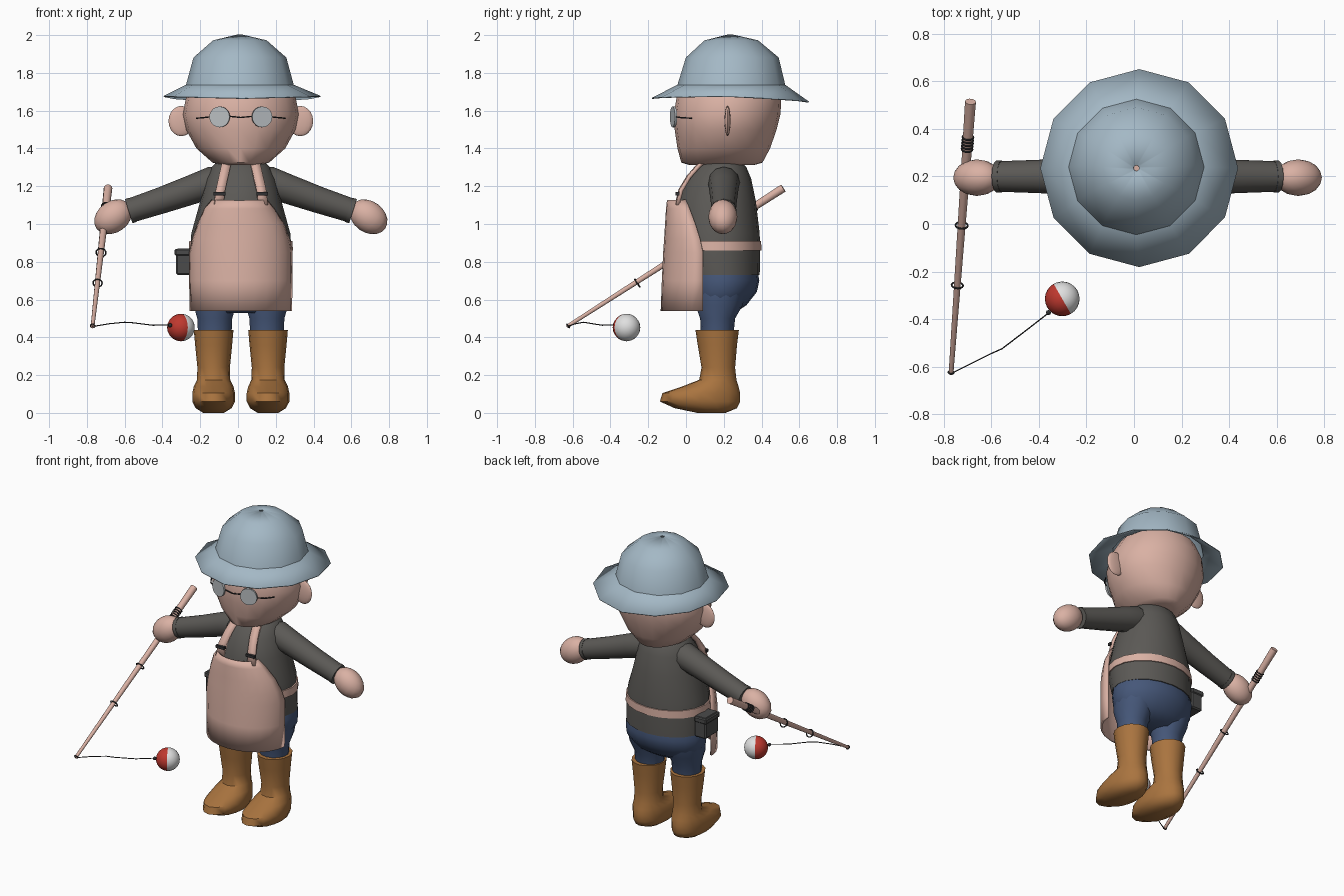
import bpy, bmesh, math
from mathutils import Vector, Matrix

if "Cube" in bpy.data.objects:
    bpy.data.objects.remove(bpy.data.objects["Cube"])

CX = 0.015  # body centre line


def material(name, r, g, b):
    m = bpy.data.materials.new(name)
    m.diffuse_color = (r, g, b, 1)
    m.use_nodes = True
    m.node_tree.nodes["Principled BSDF"].inputs["Base Color"].default_value = m.diffuse_color
    return m


SKIN = material("skin_pink", .70, .44, .37)
HAT = material("hat_blue", .37, .48, .56)
WOOL = material("sweater_grey", .105, .10, .092)
DENIM = material("denim_blue", .06, .095, .19)
BOOT = material("boot_brown", .40, .175, .05)
RED = material("float_red", .52, .04, .028)
WHITE = material("float_white", .74, .74, .74)
LENS = material("lens_grey", .48, .51, .53)
DARK = material("dark_metal", .03, .03, .032)
POUCH = material("pouch_grey", .07, .07, .07)


def finish(name, bm, mat, angle=50, flip=True):
    if flip:
        bmesh.ops.recalc_face_normals(bm, faces=bm.faces)
    me = bpy.data.meshes.new(name)
    bm.to_mesh(me)
    bm.free()
    ob = bpy.data.objects.new(name, me)
    bpy.context.collection.objects.link(ob)
    me.materials.append(mat)
    bpy.ops.object.select_all(action='DESELECT')
    ob.select_set(True)
    bpy.context.view_layer.objects.active = ob
    bpy.ops.object.shade_smooth_by_angle(angle=math.radians(angle))
    return ob


def skin_rings(name, rings, mat, caps=True, closed=True, angle=50):
    """Bridge equal-length point rows into one surface."""
    bm = bmesh.new()
    vs = [[bm.verts.new(p) for p in r] for r in rings]
    n = len(vs[0])
    for a, b in zip(vs, vs[1:]):
        for i in range(n if closed else n - 1):
            j = (i + 1) % n
            bm.faces.new((a[i], a[j], b[j], b[i]))
    if caps:
        bm.faces.new(vs[0])
        bm.faces.new(vs[-1])
    return finish(name, bm, mat, angle)


def loft(name, rows, mat, x=CX, n=16, caps=True, angle=50):
    """Rows of (z, half width, y front, y back)."""
    rings = []
    for z, w, y0, y1 in rows:
        c, r = (y0 + y1) / 2, (y1 - y0) / 2
        rings.append([(x + w * math.sin(k * math.tau / n), c + r * math.cos(k * math.tau / n), z)
                      for k in range(n)])
    return skin_rings(name, rings, mat, caps, True, angle)


def tube(name, pts, radii, mat, n=10):
    pts = [Vector(p) for p in pts]
    rings = []
    for i, p in enumerate(pts):
        d = pts[min(i + 1, len(pts) - 1)] - pts[max(i - 1, 0)]
        q = d.to_track_quat('Z', 'Y')
        rings.append([p + q @ Vector((radii[i] * math.cos(k * math.tau / n),
                                      radii[i] * math.sin(k * math.tau / n), 0)) for k in range(n)])
    return skin_rings(name, rings, mat)


def ball(name, loc, size, mat, tilt=0, u=16, v=10):
    bm = bmesh.new()
    bmesh.ops.create_uvsphere(bm, u_segments=u, v_segments=v, radius=1)
    bm.transform(Matrix.Translation(loc) @ Matrix.Rotation(tilt, 4, 'Y') @ Matrix.Diagonal((*size, 1)))
    return finish(name, bm, mat)


def box(name, loc, size, mat, bevel=0):
    bm = bmesh.new()
    bmesh.ops.create_cube(bm, size=1)
    bm.transform(Matrix.Translation(loc) @ Matrix.Diagonal((*size, 1)))
    if bevel:
        bmesh.ops.bevel(bm, geom=bm.edges[:], offset=bevel, segments=1, affect='EDGES')
    return finish(name, bm, mat, 30)


def thicken(ob, t):
    m = ob.modifiers.new("thickness", 'SOLIDIFY')
    m.thickness, m.offset = t, 0


# Head and ears
loft("head", [(1.312, .10, .02, .36), (1.325, .15, -.025, .405), (1.40, .235, -.045, .445),
              (1.50, .29, -.06, .48), (1.58, .308, -.065, .50), (1.67, .29, -.05, .505),
              (1.76, .24, .0, .47)], SKIN, n=20)
for s, side in ((-1, "left"), (1, "right")):
    ball(side + "_ear", (CX + s * .315, .22, 1.545), (.068, .016, .08), SKIN)

# Hat: twelve-sided dome with a drooping brim
hat_rings = []
for r, z, y in ((.415, 1.665, .235), (.283, 1.735, .24), (.243, 1.88, .245), (.14, 1.97, .24), (.012, 2.0, .235)):
    ring = []
    for k in range(12):
        a = k * math.tau / 12
        droop = .02 * max(0, math.sin(a)) - .01 * abs(math.cos(a)) if r > .4 else 0
        ring.append((.022 - (.012 if r < .4 else 0) + r * math.cos(a), y + r * math.sin(a), z - droop))
    hat_rings.append(ring)
hat = skin_rings("hat", hat_rings, HAT, caps=False, angle=40)
thicken(hat, .006)

# Spectacles
for s, side in ((-1, "left"), (1, "right")):
    bm = bmesh.new()
    bmesh.ops.create_cone(bm, cap_ends=True, segments=20, radius1=.055, radius2=.055, depth=.012)
    bm.transform(Matrix.Translation((CX + s * .112, -.066, 1.567)) @ Matrix.Rotation(s * .25, 4, 'Z')
                 @ Matrix.Rotation(math.pi / 2, 4, 'X'))
    finish(side + "_lens", bm, LENS, 30)
    tube(side + "_temple", [(CX + s * .165, -.05, 1.567), (CX + s * .2, -.025, 1.563), (CX + s * .235, .03, 1.56)],
         [.004] * 3, DARK, 6)
tube("bridge", [(CX - .06, -.072, 1.57), (CX, -.08, 1.564), (CX + .06, -.072, 1.57)], [.004] * 3, DARK, 6)

# Sweater body
loft("sweater", [(.73, .268, -.02, .39), (.84, .27, -.055, .393), (.95, .262, -.06, .39),
                 (1.12, .215, -.053, .37), (1.24, .185, -.0, .345), (1.30, .155, .05, .32),
                 (1.335, .12, .09, .29)], WOOL, n=20)

# Sleeves, cuffs and hands
for s, side in ((-1, "left"), (1, "right")):
    tube(side + "_sleeve", [(CX + s * x, .2, z) for x, z in ((.05, 1.235), (.15, 1.22), (.25, 1.185), (.42, 1.125), (.588, 1.07))],
         [.07, .085, .078, .07, .064], WOOL, 12)
    ball(side + "_hand", (CX + s * .676, .195, 1.038), (.108, .077, .083), SKIN, s * .62)
    tube(side + "_cuff", [(CX + s * .572, .2, 1.075), (CX + s * .594, .2, 1.068)], [.067, .067], WOOL, 12)

# Trousers
loft("hips", [(.53, .16, .08, .26), (.57, .235, .03, .32), (.64, .268, -.0, .375),
              (.70, .272, -.01, .388), (.75, .262, -.01, .38)], DENIM, n=20)
for s, side in ((-1, "left"), (1, "right")):
    loft(side + "_trouser_leg", [(.40, .09, .08, .25), (.50, .095, .075, .26), (.57, .115, .05, .30),
                                 (.64, .12, .05, .32)], DENIM, CX + s * .138, 14)

# Boots
for s, side in ((-1, "left"), (1, "right")):
    loft(side + "_boot", [(.0, .055, .06, .21), (.025, .095, -.06, .27), (.06, .113, -.138, .287),
                          (.105, .113, -.125, .287), (.14, .105, -.02, .278), (.175, .088, .07, .267),
                          (.24, .086, .082, .26), (.36, .098, .062, .27), (.44, .105, .05, .28)],
         BOOT, CX + s * .144, 16)

# Apron: half wrap, narrowing to the bib
apron_rows = []
for z, w, yf, ys in ((.54, .265, -.128, .09), (.70, .268, -.122, .09), (.85, .268, -.115, .09), (.92, .253, -.11, .075),
                     (1.0, .225, -.105, .05), (1.08, .18, -.1, .02), (1.125, .142, -.095, .0)):
    apron_rows.append([(CX - .008 * (z > 1) + w * math.sin(t), ys - (ys - yf) * math.cos(t), z)
                       for t in [math.pi * (k / 12 - .5) for k in range(13)]])
thicken(skin_rings("apron", apron_rows, SKIN, False, False), .012)

# Apron waist tie, shoulder straps and buckles
loft("waist_tie", [(.86, .276, -.066, .399), (.91, .273, -.066, .398)], SKIN, n=20)
for s, side in ((-1, "left"), (1, "right")):
    strap = [((CX + s * x - .025, y, z), (CX + s * x + .025, y + .006, z)) for x, y, z in
             ((.118, -.05, 1.10), (.108, -.03, 1.18), (.092, .012, 1.25), (.078, .065, 1.31), (.074, .10, 1.335))]
    thicken(skin_rings(side + "_strap", strap, SKIN, False, False), .02)
    box(side + "_buckle", (CX + s * .113, -.045, 1.16), (.062, .022, .018), DARK)

# Belt pouch
box("pouch", (-.285, .19, .80), (.085, .14, .14), POUCH, .008)
box("pouch_flap", (-.29, .19, .85), (.09, .15, .035), POUCH, .006)

# Fishing rod with guides and grip winding
TIP, BUTT = Vector((-.77, -.63, .457)), Vector((-.688, .515, 1.19))
tube("rod", [TIP, TIP.lerp(BUTT, .5), TIP.lerp(BUTT, .8), BUTT], [.010, .016, .02, .023], SKIN, 10)
turn = (BUTT - TIP).to_track_quat('Z', 'Y')


def hoop(name, t, major, drop=0):
    c = TIP.lerp(BUTT, t) - Vector((0, 0, drop))
    rings = []
    for i in range(17):
        a = i * math.tau / 16
        d = Vector((math.cos(a), math.sin(a), 0))
        rings.append([c + turn @ (d * (major + .004 * math.cos(b)) + Vector((0, 0, .004 * math.sin(b))))
                      for b in [k * math.tau / 6 for k in range(6)]])
    skin_rings(name, rings, DARK, caps=False)


hoop("rod_tip_ring", .005, .011)
hoop("lower_guide", .325, .024, .008)
hoop("upper_guide", .545, .026, .008)
for k in range(5):
    hoop("grip_winding_%d" % (k + 1), .825 + k * .011, .023)

# Line and float
tube("fishing_line", [TIP, (-.68, -.585, .472), (-.60, -.545, .48), (-.555, -.525, .477), (-.45, -.445, .464),
                      (-.36, -.375, .466), (-.335, -.35, .46)], [.003] * 7, DARK, 5)
ball("line_swivel", (-.36, -.373, .464), (.011, .011, .011), DARK, 0, 8, 6)
bm = bmesh.new()
bmesh.ops.create_uvsphere(bm, u_segments=20, v_segments=12, radius=.073)
axis = Vector((-.87, -.5, 0)).normalized()
bm.transform(Matrix.Translation((-.302, -.315, .452)) @ axis.to_track_quat('Z', 'Y').to_matrix().to_4x4())
fl = finish("float", bm, WHITE)
fl.data.materials.append(RED)
for f in fl.data.polygons:  # red half faces the line
    f.material_index = int((f.center - Vector((-.302, -.315, .452))).dot(axis) > 0)
